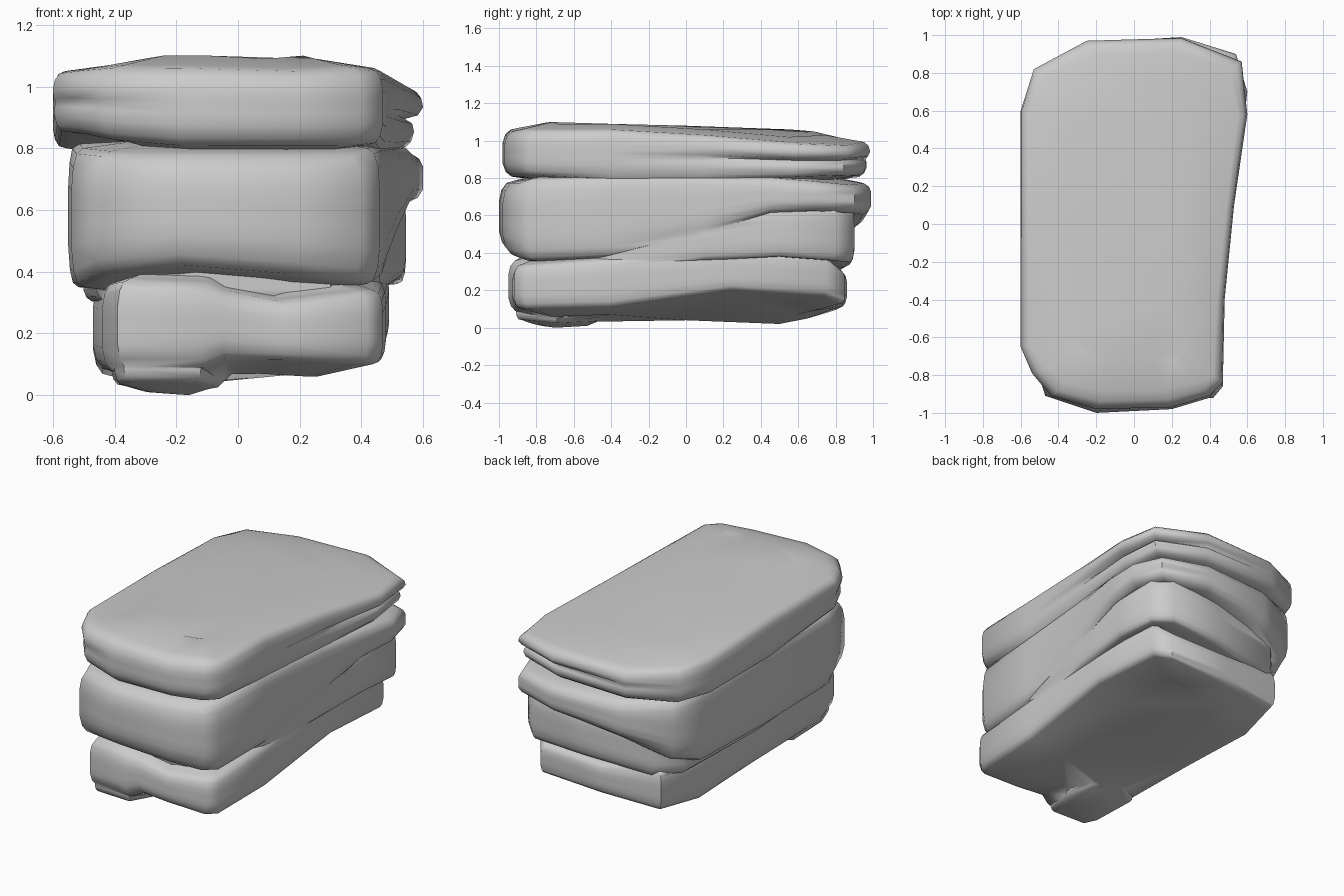
import bpy, bmesh, math
from mathutils import Vector

# side profile rows: (height fraction, inset, groove weight)
ROWS = [(0, .11, .5), (.03, .05, .5), (.12, .018, .5), (.28, 0, .5), (.42, 0, .6), (.5, 0, 1),
        (.56, 0, .3), (.7, 0, 0), (.86, .014, 0), (.96, .045, 0), (1, .10, 0)]


def slab(name, pts, crown=0.0, sag=0.0, center=(0, 0), spine=.5, cap=.27):
    """Loft a rock layer; pts = (x, y, bottom, top, edge rounding, groove depth)."""
    bm = bmesh.new()
    rows = [(0, None, 0, -sag)] + [(t, i, g, 0) for t, i, g in ROWS] + [(1, None, 0, crown)]
    rings = []
    for t, inset, gw, dz in rows:
        ring = []
        for x, y, zb, zt, r, gd in pts:
            cy = center[1] + max(-spine, min(spine, y - center[1]))
            d = (Vector((x, y)) - Vector((center[0], cy))).normalized()
            p = Vector((x, y)) - d * ((cap if inset is None else inset * r) + gd * gw)
            ring.append(bm.verts.new((p.x, p.y, zb + (zt - zb) * t + dz)))
        rings.append(ring)
    n = len(pts)
    for a, b in zip(rings, rings[1:]):
        for i in range(n):
            j = (i + 1) % n
            bm.faces.new((a[i], a[j], b[j], b[i]))
    bm.faces.new(rings[-1])
    bm.faces.new(rings[0][::-1])
    bmesh.ops.triangulate(bm, faces=bm.faces)
    bmesh.ops.recalc_face_normals(bm, faces=bm.faces)
    me = bpy.data.meshes.new(name)
    bm.to_mesh(me)
    bm.free()
    ob = bpy.data.objects.new(name, me)
    bpy.context.collection.objects.link(ob)
    return ob


# top layer, split by a groove on the right and back
top = slab("layered_rock", [
    (-.60, -.65, .85, 1.05, .5, .01), (-.54, -.79, .84, 1.06, .8, .02),
    (-.44, -.91, .82, 1.07, 1, .01), (-.2, -.98, .80, 1.07, 1, 0),
    (.2, -.97, .80, 1.06, 1, 0), (.40, -.91, .80, 1.07, 1, 0), (.47, -.84, .81, 1.06, .6, 0),
    (.48, -.4, .79, 1.06, .4, 0), (.53, .1, .79, 1.03, .4, .02), (.60, .58, .80, .99, .5, .06),
    (.57, .86, .81, .98, .7, .06), (.25, .985, .81, 1.0, .8, .05), (-.25, .97, .80, 1.0, .9, .01),
    (-.53, .82, .80, 1.02, .6, 0), (-.60, .6, .80, 1.03, .4, 0), (-.60, 0, .80, 1.05, .4, 0)],
    crown=.03, sag=.03)

# thick middle layer, thinning to a shelf at the back right
middle = slab("middle_layer", [
    (-.54, -.68, .35, .80, .4, 0), (-.47, -.91, .39, .79, .8, 0), (-.2, -1.0, .41, .79, 1, 0),
    (.2, -.98, .38, .79, 1, 0), (.40, -.92, .36, .79, .9, 0), (.46, -.84, .36, .80, .5, 0),
    (.48, -.4, .38, .81, .3, 0), (.52, .1, .50, .81, .3, 0), (.57, .45, .61, .81, .6, 0),
    (.60, .7, .62, .79, 1, 0), (.54, .90, .61, .77, 1, 0), (.25, .99, .60, .78, 1, 0),
    (-.2, .96, .54, .79, 1, 0), (-.49, .83, .43, .80, .6, 0), (-.54, .6, .36, .81, .3, 0),
    (-.55, 0, .35, .82, .3, 0)], crown=.03, sag=.03)

# wedge filling under the back right shelf
wedge = slab("lower_wedge", [
    (-.46, -.6, .30, .46, .5, 0), (-.3, -.84, .30, .46, .5, 0), (.3, -.84, .30, .44, .5, 0),
    (.46, -.4, .33, .43, .3, 0), (.51, .1, .36, .56, .3, 0), (.545, .5, .38, .65, .3, 0),
    (.545, .8, .36, .65, .3, 0), (.45, .90, .35, .64, .4, 0), (.1, .90, .33, .62, .5, 0),
    (-.35, .84, .30, .56, .5, 0), (-.48, .7, .30, .46, .5, 0), (-.50, 0, .30, .44, .5, 0)])

# base layer
base = slab("base_layer", [
    (-.44, -.75, .07, .37, .6, 0), (-.39, -.92, .08, .38, .7, 0), (-.12, -.95, .08, .37, .8, 0),
    (-.05, -.92, .11, .35, .8, 0), (.15, -.93, .11, .31, .6, 0), (.42, -.92, .10, .34, .6, 0),
    (.47, -.86, .10, .34, .4, 0), (.48, -.4, .11, .37, .3, 0), (.49, .24, .20, .40, .3, 0),
    (.49, .75, .17, .39, .4, 0), (.42, .85, .13, .30, .3, 0), (0, .86, .11, .30, .4, 0),
    (-.4, .82, .09, .34, .5, 0), (-.47, .5, .06, .38, .6, 0), (-.47, 0, .08, .37, .6, 0)],
    crown=.06, sag=.04)

# low lumps under the base
foot = slab("front_foot", [
    (-.40, -.8, .03, .2, .4, 0), (-.37, -.90, .04, .2, .4, 0), (-.12, -.91, .04, .2, .4, 0),
    (-.04, -.7, .02, .2, .5, 0), (-.06, -.48, .03, .2, .5, 0), (-.25, -.40, .04, .2, .5, 0),
    (-.41, -.5, .03, .2, .4, 0)], sag=.02, center=(-.24, -.66), spine=.1, cap=.12)

# fuse all layers into one rock
bpy.context.view_layer.objects.active = top
top.select_set(True)
for part in (middle, wedge, base, foot):
    mod = top.modifiers.new("fuse", 'BOOLEAN')
    mod.operation, mod.solver, mod.object = 'UNION', 'EXACT', part
    bpy.ops.object.modifier_apply(modifier=mod.name)
    bpy.data.objects.remove(part)
bpy.ops.object.shade_smooth_by_angle(angle=math.radians(55))
